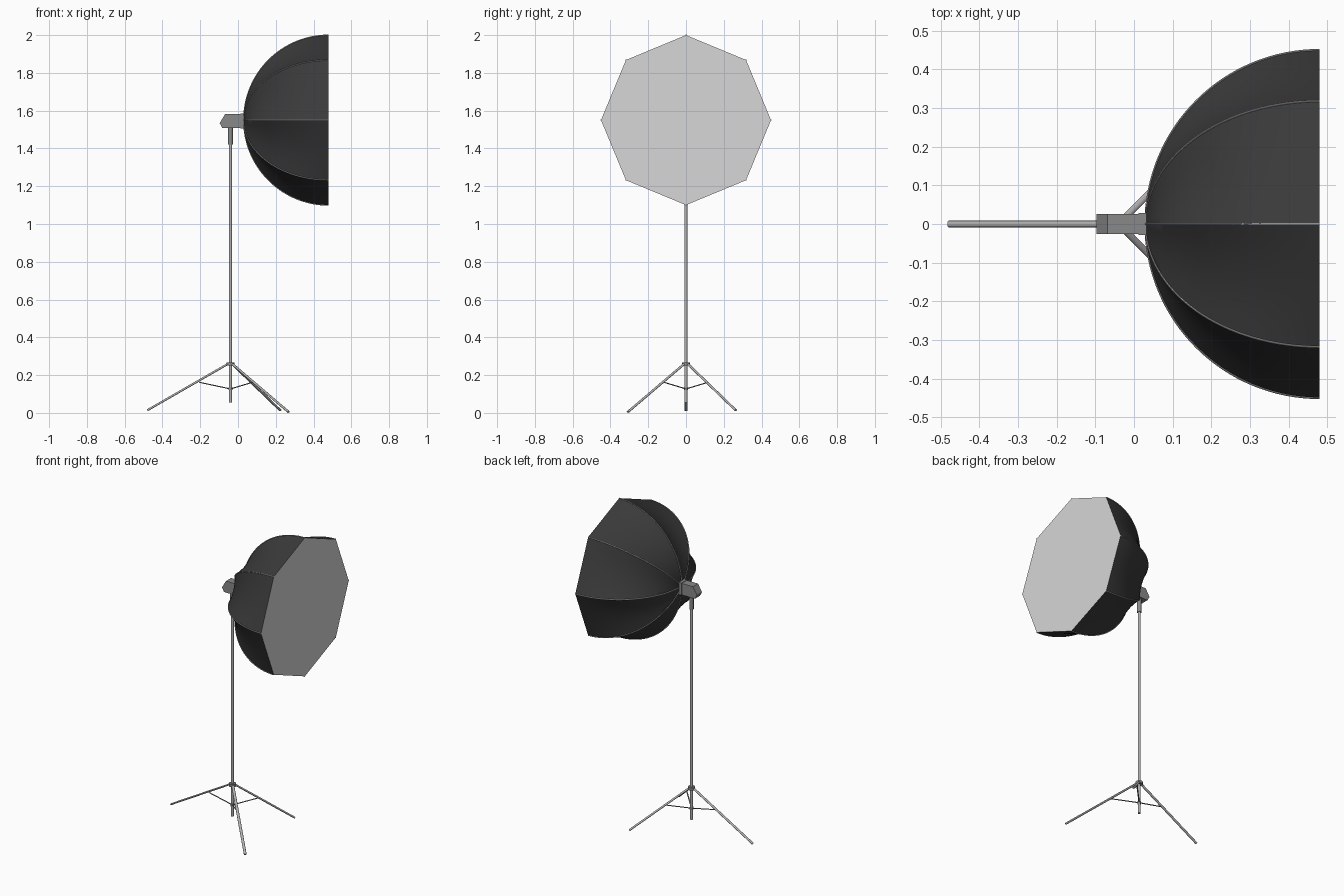
import bpy, bmesh, math
from mathutils import Vector

if "Cube" in bpy.data.objects:
    bpy.data.objects.remove(bpy.data.objects["Cube"])


def material(name, rgb):
    m = bpy.data.materials.new(name)
    m.diffuse_color = (*rgb, 1)
    m.use_nodes = True
    m.node_tree.nodes["Principled BSDF"].inputs["Base Color"].default_value = m.diffuse_color
    return m


FABRIC = material("black fabric", (0.042, 0.042, 0.042))
DIFFUSER = material("white diffuser", (0.68, 0.68, 0.68))
METAL = material("light metal", (0.45, 0.44, 0.43))
GREY = material("grey plastic", (0.25, 0.25, 0.25))


def finish(name, bm, mat, smooth=True):
    bmesh.ops.recalc_face_normals(bm, faces=bm.faces)
    me = bpy.data.meshes.new(name)
    bm.to_mesh(me)
    bm.free()
    me.materials.append(mat)
    ob = bpy.data.objects.new(name, me)
    bpy.context.collection.objects.link(ob)
    if smooth:
        bpy.ops.object.select_all(action='DESELECT')
        ob.select_set(True)
        bpy.context.view_layer.objects.active = ob
        bpy.ops.object.shade_smooth_by_angle(angle=math.radians(35))
    return ob


def tube(name, pts, r, mat, normal, sides=16, flat=1.0):
    """Round tube along a path lying in the plane with the given normal."""
    pts = [Vector(p) for p in pts]
    n = Vector(normal).normalized()
    bm = bmesh.new()
    rings = []
    for i, p in enumerate(pts):
        t = (pts[min(i + 1, len(pts) - 1)] - pts[max(i - 1, 0)]).normalized()
        b = t.cross(n)
        angles = [2 * math.pi * k / sides for k in range(sides)]
        rings.append([bm.verts.new(p + n * r * math.cos(a) + b * r * flat * math.sin(a))
                      for a in angles])
    for r0, r1 in zip(rings, rings[1:]):
        for k in range(sides):
            j = (k + 1) % sides
            bm.faces.new((r0[k], r0[j], r1[j], r1[k]))
    bm.faces.new(rings[0])
    bm.faces.new(rings[-1])
    return finish(name, bm, mat)


def prism(name, profile, half, mat):
    """Side profile (x, z) extruded along y."""
    bm = bmesh.new()
    f = bm.faces.new([bm.verts.new((x, -half, z)) for x, z in profile])
    ext = bmesh.ops.extrude_face_region(bm, geom=[f])
    vs = [v for v in ext['geom'] if isinstance(v, bmesh.types.BMVert)]
    bmesh.ops.translate(bm, verts=vs, vec=(0, 2 * half, 0))
    return finish(name, bm, mat, smooth=False)


# Softbox dimensions: eight ribs, each a quarter circle
R, ZC, X0, N, STEPS, ACROSS = 0.45, 1.55, 0.03, 8, 24, 6
SAG = 0.09


def rib_point(i, t):
    a, q = 2 * math.pi * i / N, t * math.pi / 2
    r = R * math.sin(q)
    return Vector((X0 + R * (1 - math.cos(q)), r * math.cos(a), ZC + r * math.sin(a)))


# Fabric shell: panels stretched between ribs, sagging slightly toward the back
bm = bmesh.new()
for i in range(N):
    grid = []
    for s in range(STEPS + 1):
        t = s / STEPS
        row = []
        for k in range(ACROSS + 1):
            u = k / ACROSS
            p = rib_point(i, t).lerp(rib_point(i + 1, t), u)
            f = 1 - SAG * (1 - t * t) * 4 * u * (1 - u)
            row.append(bm.verts.new((p.x, p.y * f, ZC + (p.z - ZC) * f)))
        grid.append(row)
    for s in range(STEPS):
        for k in range(ACROSS):
            bm.faces.new((grid[s][k], grid[s][k + 1], grid[s + 1][k + 1], grid[s + 1][k]))
bmesh.ops.remove_doubles(bm, verts=bm.verts, dist=1e-5)
finish("softbox_fabric", bm, FABRIC)

# Front diffuser
bm = bmesh.new()
bm.faces.new([bm.verts.new(rib_point(i, 1)) for i in range(N)])
diffuser = finish("front_diffuser", bm, DIFFUSER, smooth=False)

# Ribs
for i in range(N):
    a = 2 * math.pi * i / N
    tube(f"rib_{i + 1}", [rib_point(i, s / 32) for s in range(33)], 0.003, METAL,
         (0, -math.sin(a), math.cos(a)), sides=8)

# Lamp head and its mounting collar
prism("lamp_head", [(-0.097, 1.534), (-0.068, 1.582), (0.036, 1.582),
                    (0.036, 1.507), (-0.082, 1.507)], 0.026, GREY)
prism("mount_collar", [(0.012, 1.505), (0.038, 1.505), (0.038, 1.585), (0.012, 1.585)],
      0.028, GREY)

# Stand pole, top socket and leg hub
PX = -0.04
tube("pole", [(PX, 0, 0.055), (PX, 0, 1.45)], 0.0085, METAL, (1, 0, 0), 20)
tube("top_socket", [(PX, 0, 1.42), (PX, 0, 1.51)], 0.013, GREY, (1, 0, 0), 20)
tube("leg_hub", [(PX, 0, 0.25), (PX, 0, 0.268)], 0.021, GREY, (1, 0, 0), 20)
tube("brace_collar", [(PX, 0, 0.12), (PX, 0, 0.135)], 0.011, GREY, (1, 0, 0), 20)

# Legs (direction, reach, foot height) with braces back to the pole
for i, (deg, reach, foot) in enumerate([(180, 0.44, 0.014), (-45, 0.435, 0.005),
                                        (45, 0.372, 0.014)]):
    d = Vector((math.cos(math.radians(deg)), math.sin(math.radians(deg)), 0))
    side = Vector((-d.y, d.x, 0))
    top = Vector((PX, 0, 0.26)) + d * 0.012
    tip = Vector((PX, 0, foot)) + d * reach
    tube(f"leg_{i + 1}", [top, tip], 0.0085, METAL, side, 16, flat=0.65)
    joint = Vector((PX, 0, 0.162)) + d * 0.165
    tube(f"brace_{i + 1}", [Vector((PX, 0, 0.128)) + d * 0.005, joint], 0.004, GREY,
         side, 8, flat=0.7)
